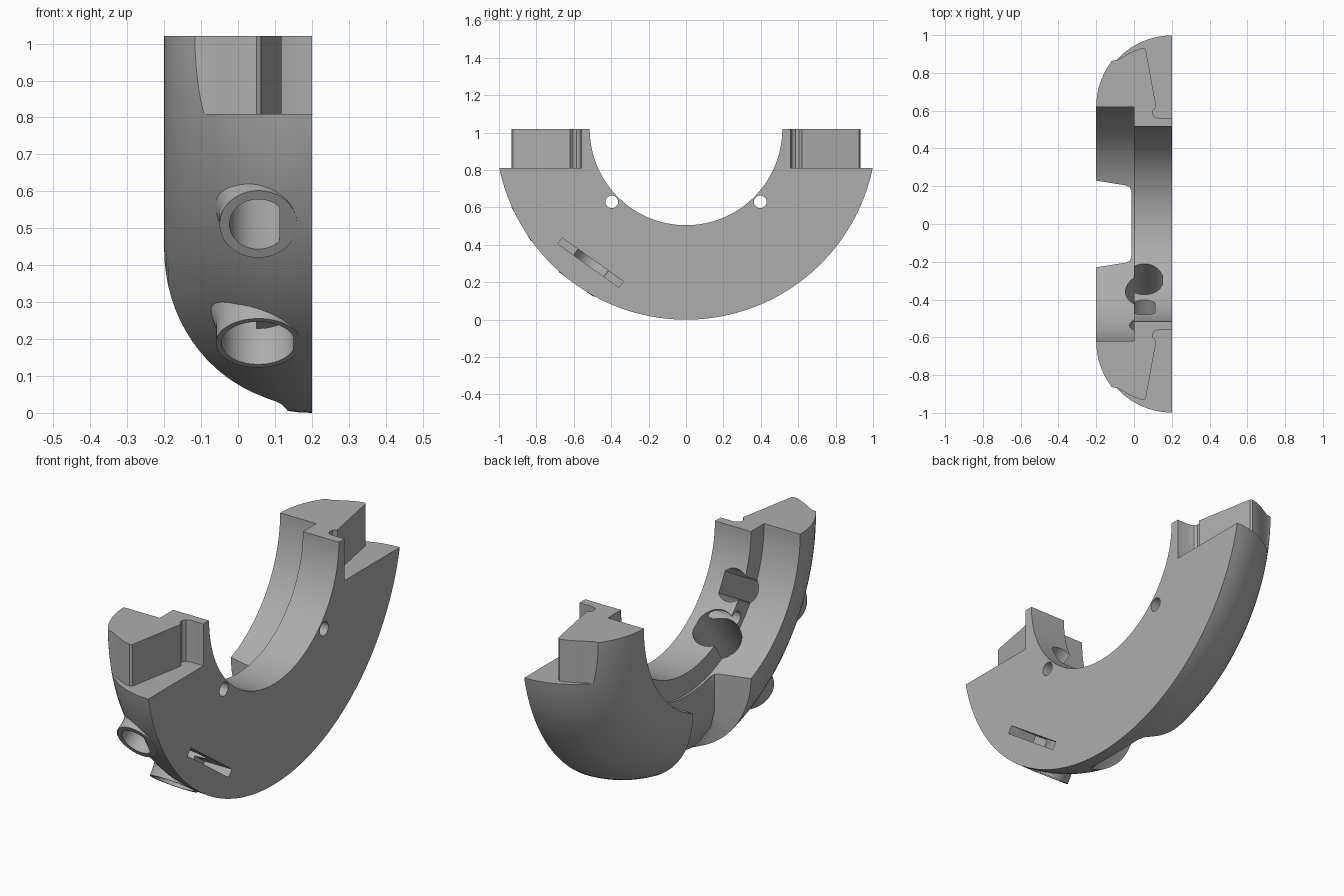
import bpy, bmesh, math
from mathutils import Vector, Matrix

if "Cube" in bpy.data.objects:
    bpy.data.objects.remove(bpy.data.objects["Cube"])

CZ = 1.02          # height of the ring centre
FACE = 0.20        # flat mating face
grey = bpy.data.materials.new("grey")
grey.diffuse_color = (0.42, 0.42, 0.42, 1)
grey.use_nodes = True
grey.node_tree.nodes["Principled BSDF"].inputs["Base Color"].default_value = grey.diffuse_color


def finish(name, bm):
    bmesh.ops.remove_doubles(bm, verts=bm.verts, dist=1e-5)
    bmesh.ops.recalc_face_normals(bm, faces=bm.faces)
    me = bpy.data.meshes.new(name)
    bm.to_mesh(me)
    bm.free()
    ob = bpy.data.objects.new(name, me)
    bpy.context.collection.objects.link(ob)
    me.materials.append(grey)
    return ob


def loft(name, rings):
    """Closed solid through equal-length point loops."""
    bm = bmesh.new()
    vs = [[bm.verts.new(p) for p in r] for r in rings]
    n = len(vs[0])
    for a, b in zip(vs, vs[1:]):
        for i in range(n):
            j = (i + 1) % n
            bm.faces.new((a[i], a[j], b[j], b[i]))
    bm.faces.new(vs[0])
    bm.faces.new(vs[-1])
    return finish(name, bm)


def boolean(target, tool, op):
    m = target.modifiers.new("cut", 'BOOLEAN')
    m.operation, m.solver, m.object = op, 'EXACT', tool
    bpy.context.view_layer.objects.active = target
    bpy.ops.object.modifier_apply(modifier=m.name)
    bpy.data.objects.remove(tool, do_unlink=True)


# half ring: stepped bore, quarter-round outside, flat face
profile = [(FACE, 0.515), (0, 0.515), (0, 0.62)]
profile += [(FACE - 0.4 * math.cos(t), 0.62 + 0.4 * math.sin(t))
            for t in [math.pi / 2 * k / 20 for k in range(21)]]
rings = []
for k in range(97):
    a = math.pi * k / 96
    rings.append([(x, r * math.cos(a), CZ - r * math.sin(a)) for x, r in profile])
body = loft("half_ring_body", rings)


def port_frame(angle):
    """Radial axis across y/z, with local x kept along world x."""
    d = Vector((0, -math.cos(angle), -math.sin(angle)))
    return d, Vector((0, -d.z, d.y))


def port_loop(angle, r, dist, flat=9.0):
    d, side = port_frame(angle)
    c = Vector((0.055, 0, CZ)) + d * dist
    return [c + Vector((min(r * math.cos(t), flat), 0, 0)) + side * (r * math.sin(t))
            for t in [2 * math.pi * (i + 0.5) / 48 for i in range(48)]]


# flared port collars, then their bores with one flat side
ports = [(math.radians(30), 0.105, 0.078, 0.057), (math.radians(54.7), 0.115, 0.1, 0.095)]
for ang, ro, ri, flat in ports:
    collar = loft("port_collar", [port_loop(ang, r, d) for r, d in
                  ((0.14, 0.75), (0.138, 0.86), (ro + 0.012, 0.92), (ro, 0.96), (ro, 1.018))])
    boolean(body, collar, 'UNION')

# central notch through the rounded side, deeper toward the outside
notch = []
for z, floor in ((-0.1, 0.15), (0.0, 0.14), (0.07, 0.075), (0.16, 0.01), (0.25, -0.012), (0.7, -0.012)):
    notch.append([(-0.4, -0.262, z), (floor - 0.035, -0.205, z), (floor - 0.01, -0.195, z),
                  (floor, -0.17, z), (floor, 0.17, z), (floor - 0.01, 0.195, z),
                  (floor - 0.035, 0.205, z), (-0.4, 0.262, z)])
boolean(body, loft("notch_cutter", notch), 'DIFFERENCE')

for ang, ro, ri, flat in ports:
    bore = loft("bore_cutter", [port_loop(ang, ri, 0.40, flat), port_loop(ang, ri, 1.1, flat)])
    boolean(body, bore, 'DIFFERENCE')

# end steps leaving a tapered tab and a thin inner rib, plus pin holes
step = [(0.3, 0.56), (0.13, 0.56), (0.108, 0.568), (0.098, 0.585), (0.102, 0.605), (0.118, 0.62),
        (0.062, 0.925), (0.05, 0.932), (0.02, 0.925), (-0.03, 0.902), (-0.09, 0.868),
        (-0.2, 0.85), (-0.2, 1.2), (0.3, 1.2)]
for s in (1, -1):
    boolean(body, loft("step_cutter", [[(x, s * y, z) for x, y in step] for z in (0.81, 1.2)]),
            'DIFFERENCE')
    hole = [[(x, s * 0.397 + 0.034 * math.cos(t), 0.63 + 0.034 * math.sin(t))
             for t in [2 * math.pi * i / 32 for i in range(32)]] for x in (-0.05, 0.3)]
    boolean(body, loft("pin_hole_cutter", hole), 'DIFFERENCE')

# narrow tangential slot in the flat face
u, v = Vector((0, 0.815, -0.58)), Vector((0, 0.58, 0.815))
c = Vector((0, -0.51, 0.305))
slot = [[c + Vector((x, 0, 0)) + u * a + v * b
         for a, b in ((-0.2, -0.02), (0.2, -0.02), (0.2, 0.02), (-0.2, 0.02))] for x in (0.05, 0.3)]
boolean(body, loft("slot_cutter", slot), 'DIFFERENCE')

# crisp edges, smooth rounds
bpy.ops.object.select_all(action='DESELECT')
body.select_set(True)
bpy.context.view_layer.objects.active = body
bpy.ops.object.shade_smooth_by_angle(angle=math.radians(28))
